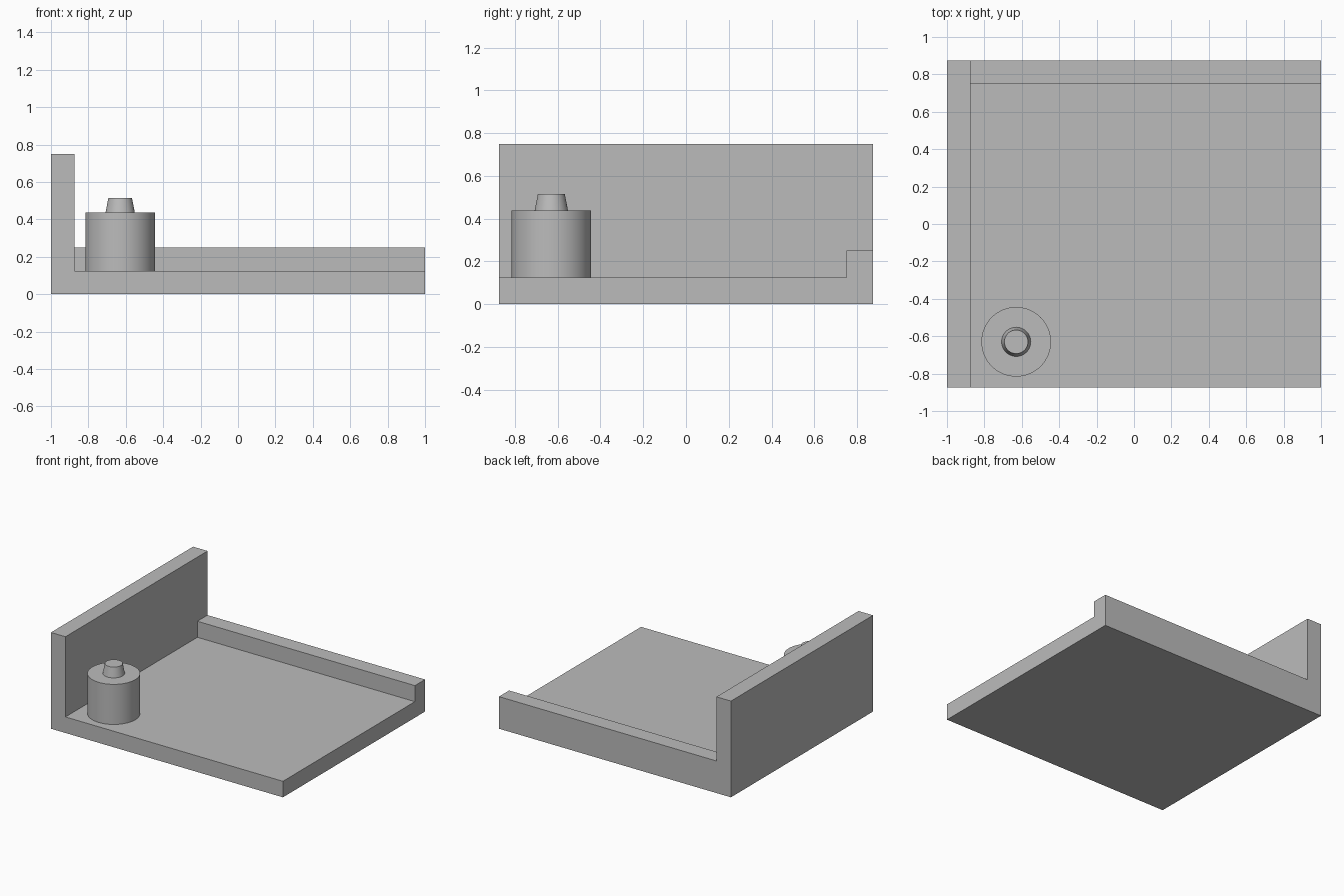
import bpy
import bmesh
from mathutils import Matrix, Vector
from math import tau, radians

cube = bpy.data.objects.get("Cube")
if cube:
    bpy.data.objects.remove(cube, do_unlink=True)

GREY = (0.5, 0.5, 0.5, 1)
grey = bpy.data.materials.new("plain grey")
grey.use_nodes = True
grey.diffuse_color = GREY
grey.node_tree.nodes["Principled BSDF"].inputs["Base Color"].default_value = GREY

HALF_X, HALF_Y, THICK = 1.0, 0.875, 0.125
WALL_X = -HALF_X + THICK
LEDGE_Y = HALF_Y - THICK


def finish(bm, name):
    bmesh.ops.recalc_face_normals(bm, faces=bm.faces)
    mesh = bpy.data.meshes.new(name)
    bm.to_mesh(mesh)
    bm.free()
    mesh.materials.append(grey)
    obj = bpy.data.objects.new(name, mesh)
    bpy.context.collection.objects.link(obj)
    return obj


def raise_faces(bm, test, height):
    """Extrude the upward faces whose centre passes the test."""
    faces = [f for f in bm.faces
             if f.normal.z > 0.9 and test(f.calc_center_median())]
    out = bmesh.ops.extrude_face_region(bm, geom=faces)["geom"]
    old = [f for f in faces if f.is_valid]
    if old:
        bmesh.ops.delete(bm, geom=old, context="FACES_ONLY")
    verts = [v for v in out if isinstance(v, bmesh.types.BMVert)]
    bmesh.ops.translate(bm, verts=verts, vec=(0, 0, height))
    bm.normal_update()


# Tray: floor slab with a low back ledge and a tall side wall
bm = bmesh.new()
bmesh.ops.create_cube(bm, size=1, matrix=Matrix.Translation((0, 0, THICK / 2))
                      @ Matrix.Diagonal((2 * HALF_X, 2 * HALF_Y, THICK, 1)))
for point, normal in (((WALL_X, 0, 0), (1, 0, 0)), ((0, LEDGE_Y, 0), (0, 1, 0))):
    bmesh.ops.bisect_plane(bm, geom=bm.verts[:] + bm.edges[:] + bm.faces[:],
                           plane_co=point, plane_no=normal)
bm.normal_update()
raise_faces(bm, lambda c: c.x < WALL_X or c.y > LEDGE_Y, THICK)
raise_faces(bm, lambda c: c.x < WALL_X, 0.5)
bmesh.ops.dissolve_limit(bm, angle_limit=radians(1), verts=bm.verts, edges=bm.edges)
finish(bm, "tray")

# Post: round drum with a small tapered tip, turned from one profile
bm = bmesh.new()
profile = [(0.186, THICK), (0.186, 0.4375), (0.078, 0.4375), (0.063, 0.515), (0, 0.515)]
verts = [bm.verts.new((r, 0, z)) for r, z in profile]
edges = [bm.edges.new(pair) for pair in zip(verts, verts[1:])]
bmesh.ops.spin(bm, geom=verts + edges, cent=(0, 0, 0), axis=(0, 0, 1),
               angle=tau, steps=64, use_duplicate=False)
bmesh.ops.remove_doubles(bm, verts=bm.verts, dist=0.0005)
bmesh.ops.translate(bm, verts=bm.verts, vec=Vector((-0.63, -0.63, 0)))
post = finish(bm, "post")
bpy.context.view_layer.objects.active = post
post.select_set(True)
bpy.ops.object.shade_smooth_by_angle(angle=radians(30))
